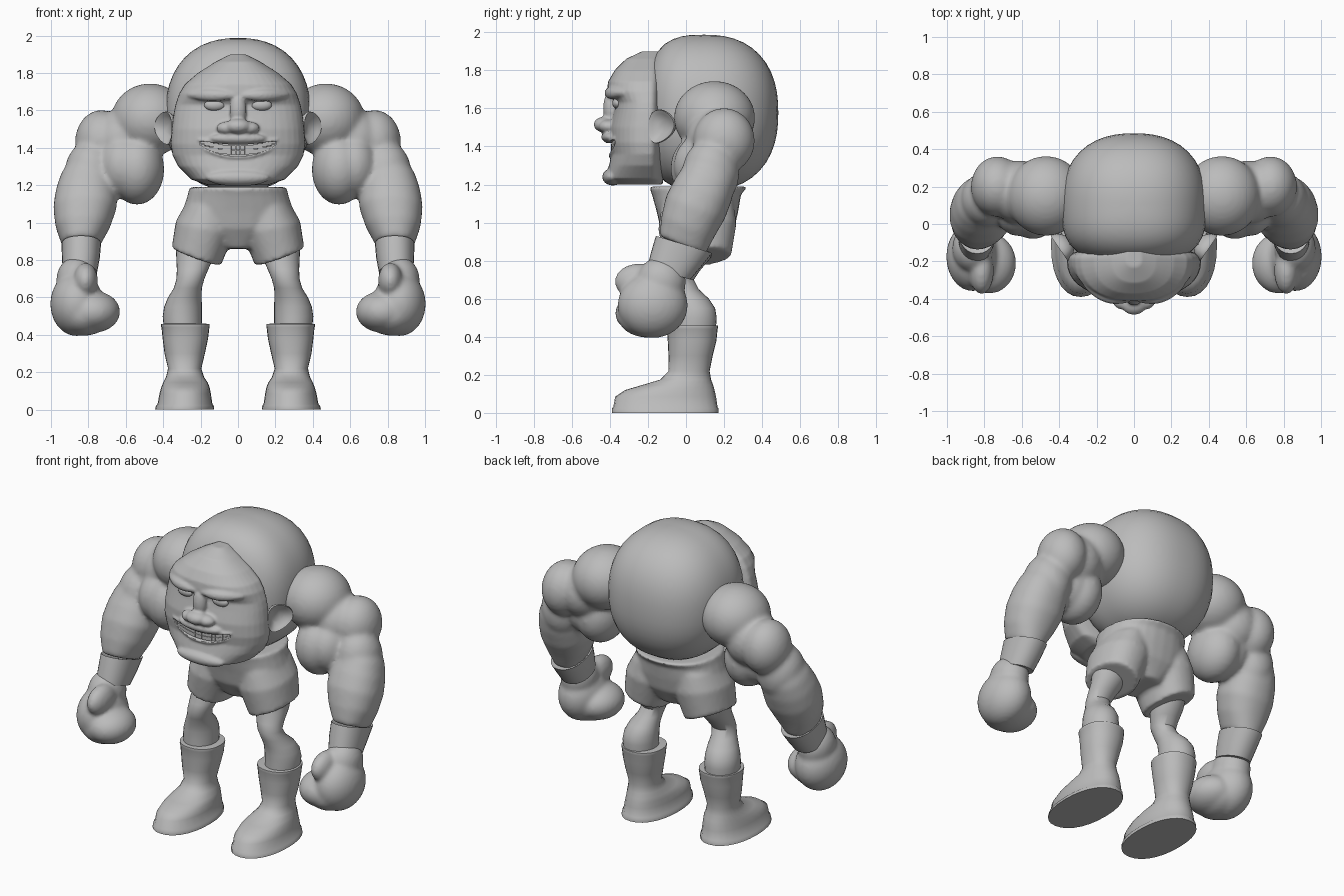
import bpy, bmesh, math
from mathutils import Matrix, Vector, Euler

cube = bpy.data.objects.get("Cube")
if cube:
    bpy.data.objects.remove(cube)

clay = bpy.data.materials.new("clay_grey")
clay.use_nodes = True
clay.diffuse_color = (0.5, 0.5, 0.5, 1)
bsdf = next(n for n in clay.node_tree.nodes if n.type == 'BSDF_PRINCIPLED')
bsdf.inputs["Base Color"].default_value = clay.diffuse_color


def finish(name, bm, mirror=False, voxel=0, smooth=0):
    """Turn a bmesh into an object, optionally mirrored and fused."""
    bmesh.ops.recalc_face_normals(bm, faces=bm.faces)
    mesh = bpy.data.meshes.new(name)
    bm.to_mesh(mesh)
    bm.free()
    mesh.materials.append(clay)
    obj = bpy.data.objects.new(name, mesh)
    bpy.context.collection.objects.link(obj)
    bpy.ops.object.select_all(action='DESELECT')
    obj.select_set(True)
    bpy.context.view_layer.objects.active = obj
    bpy.ops.object.shade_smooth_by_angle(angle=math.radians(50))
    if mirror:
        obj.modifiers.new("Mirror", 'MIRROR').use_mirror_merge = False
    if voxel:
        mod = obj.modifiers.new("Fuse", 'REMESH')
        mod.mode = 'VOXEL'
        mod.voxel_size = voxel
        mod.use_smooth_shade = True
    if smooth:
        mod = obj.modifiers.new("Soften", 'SMOOTH')
        mod.factor = 0.5
        mod.iterations = smooth
    return obj


def skin(bm, rings):
    """Bridge equal rings of points and cap both ends."""
    loops = [[bm.verts.new(p) for p in ring] for ring in rings]
    n = len(loops[0])
    for a, b in zip(loops, loops[1:]):
        for i in range(n):
            j = (i + 1) % n
            bm.faces.new((a[i], a[j], b[j], b[i]))
    bm.faces.new(loops[0])
    bm.faces.new(loops[-1])


def spow(v, p):
    return math.copysign(abs(v) ** (2 / p), v)


def oval(center, rx, ry, tilt=(0, 0), p=2.2, n=28):
    """Rounded ring around a centre, tilted about x and y."""
    rot = Euler((math.radians(tilt[0]), math.radians(tilt[1]), 0)).to_matrix()
    angles = [math.tau * i / n for i in range(n)]
    return [Vector(center) + rot @ Vector((rx * spow(math.cos(a), p),
            ry * spow(math.sin(a), p), 0)) for a in angles]


def blob(bm, center, radii, seg=32):
    """Ellipsoid; returns its vertices."""
    place = Matrix.Translation(center) @ Matrix.Diagonal((*radii, 1))
    return bmesh.ops.create_uvsphere(bm, u_segments=seg, v_segments=seg // 2,
                                     radius=1, matrix=place)["verts"]


def tube(bm, points, radius):
    """Tube that runs sideways, thinner at the ends."""
    last = len(points) - 1
    rings = []
    for i, (x, y, z) in enumerate(points):
        r = radius * (0.35 + 0.65 * math.sin(math.pi * i / last))
        rings.append([(x, y + r * math.cos(k * math.tau / 10),
                       z + r * math.sin(k * math.tau / 10)) for k in range(10)])
    skin(bm, rings)


# Torso: boxy towards the face, round at the back
bm = bmesh.new()
for v in blob(bm, (0, 0, 0), (1, 1, 1), 48):
    c = v.co
    q = 3.0 if c.y < 0 else 2.35
    flat = (abs(c.x) ** 2.3 + abs(c.z) ** 2.3) ** (1 / 2.3)
    c /= (flat ** q + abs(c.y) ** q) ** (1 / q)
    v.co = (c.x * .388, .1 + c.y * (.31 if c.y < 0 else .385), 1.577 + c.z * .41)
finish("torso", bm)

# Head: height, half width, front depth
HEAD = [(1.2, .16, -.37), (1.23, .25, -.425), (1.3, .32, -.405), (1.36, .35, -.39),
        (1.42, .36, -.4), (1.5, .355, -.4), (1.58, .345, -.38), (1.63, .335, -.37),
        (1.69, .315, -.415), (1.74, .285, -.41), (1.8, .215, -.375), (1.86, .12, -.315),
        (1.9, .04, -.23)]
HEAD_BACK, HEAD_P = -0.19, 2.35


def front(x, z):
    """Depth of the face surface."""
    for (z0, w0, y0), (z1, w1, y1) in zip(HEAD, HEAD[1:]):
        if z0 <= z <= z1:
            t = (z - z0) / (z1 - z0)
            w, y = w0 + t * (w1 - w0), y0 + t * (y1 - y0)
            k = max(0, 1 - abs(x / w) ** HEAD_P) ** (1 / HEAD_P)
            return HEAD_BACK + (y - HEAD_BACK) * k
    return HEAD_BACK


def spread(a, b, n):
    return [a + (b - a) * i / (n - 1) for i in range(n)]


def smile(x):
    return 1.386 + 0.95 * x * x


bm = bmesh.new()
rings = []
for z, w, y in HEAD:
    ring = oval((0, HEAD_BACK, z), w, 1, p=HEAD_P, n=40)
    for v in ring:
        d = v.y - HEAD_BACK
        v.y = HEAD_BACK + d * (0.07 if d > 0 else HEAD_BACK - y)
    rings.append(ring)
skin(bm, rings)
blob(bm, (0, -.395, 1.6), (.045, .04, .09))      # nose bridge
blob(bm, (0, -.425, 1.515), (.07, .06, .042))    # nose tip
blob(bm, (0, -.395, 1.45), (.15, .05, .034))     # upper lip mound
blob(bm, (0, -.385, 1.24), (.17, .055, .045))    # chin
for s in (-1, 1):
    blob(bm, (s * .055, -.41, 1.505), (.06, .048, .036))   # nostril
    tube(bm, [(s * x, front(x, 1.68) + .004, 1.68 + .01 * x)
              for x in spread(.01, .27, 12)], .034)        # brow
    for dz, r in ((.034, .013), (-.034, .011)):            # eyelids
        tube(bm, [(s * x, front(x, 1.63) + .002, 1.627 + dz * math.sin(
            math.pi * (x - .06) / .13)) for x in spread(.06, .19, 12)], r)
for dz, dy in ((.038, -.006), (-.034, .004)):              # lips
    tube(bm, [(x, front(x, 1.4) + dy, smile(x) + dz * math.sqrt(1 - (x / .225) ** 2))
              for x in spread(-.215, .215, 24)], .015)
head = finish("head", bm, voxel=.0085, smooth=2)

# Mouth opening
bm = bmesh.new()
rings = []
for x in spread(-.205, .205, 25):
    h = .004 + .027 * math.sqrt(max(0, 1 - (x / .207) ** 2))
    y, z = front(x, 1.4), smile(x)
    rings.append([(x, y - .12, z - h), (x, y - .12, z + h),
                  (x, y + .045, z + h), (x, y + .045, z - h)])
skin(bm, rings)
cutter = finish("mouth_cutter", bm)
cutter.hide_render = True
cutter.hide_set(True)
cut = head.modifiers.new("Mouth", 'BOOLEAN')
cut.operation = 'DIFFERENCE'
cut.object = cutter

# Teeth
bm = bmesh.new()
for i in range(-8, 9):
    x = i * .0235
    turn = math.atan2(front(x + .01, 1.4) - front(x - .01, 1.4), .02)
    for dz in (-.013, .013):
        place = Matrix.Translation((x, front(x, 1.4) + .014, smile(x) + dz))
        bmesh.ops.create_cube(bm, size=1, matrix=place @ Matrix.Rotation(turn, 4, 'Z')
                              @ Matrix.Diagonal((.0225, .022, .024, 1)))
finish("teeth", bm)

# Eyes
bm = bmesh.new()
blob(bm, (.125, front(.125, 1.63) + .002, 1.628), (.056, .027, .031), seg=20)
finish("eyes", bm, mirror=True)

# Ears: hollow bowls
bm = bmesh.new()
place = Matrix.Translation((.375, -.125, 1.5)) @ Euler((-.5, 0, -.6)).to_matrix().to_4x4()
rings = []
for x, r in ((-.05, .4), (-.02, .8), (.012, 1), (.024, .97), (.012, .76), (-.008, .45)):
    rings.append([place @ Vector((x, r * .08 * math.cos(a) * (1 + .35 * math.sin(a)),
                  r * .092 * math.sin(a))) for a in spread(0, math.tau * 23 / 24, 24)])
skin(bm, rings)
finish("ears", bm, mirror=True)

# Arms: fused muscle masses
bm = bmesh.new()
blob(bm, (.47, .15, 1.55), (.208, .214, .194))   # shoulder
blob(bm, (.54, .1, 1.285), (.146, .182, .19))    # biceps
blob(bm, (.62, .1, 1.3), (.13, .165, .17))       # biceps outer side
blob(bm, (.61, .17, 1.44), (.17, .17, .17))      # upper arm
blob(bm, (.73, .2, 1.43), (.142, .162, .172))    # triceps
blob(bm, (.785, .13, 1.26), (.143, .15, .18))    # elbow
skin(bm, [oval(c, rx, ry, (-22, 0)) for c, rx, ry in (
    ((.79, .16, 1.33), .11, .11), ((.803, .125, 1.25), .146, .145),
    ((.812, .09, 1.17), .163, .16), ((.818, .05, 1.08), .17, .166),
    ((.83, .01, .98), .146, .15), ((.84, -.02, .88), .1, .13))])  # forearm
finish("arms", bm, mirror=True, voxel=.014, smooth=9)

# Glove cuffs
bm = bmesh.new()
skin(bm, [oval(c, rx, ry, (-17, 0)) for c, rx, ry in (
    ((.838, -.012, .875), .09, .135), ((.838, -.01, .885), .106, .155),
    ((.84, -.05, .81), .101, .138), ((.845, -.09, .735), .092, .118))])
finish("glove_cuffs", bm, mirror=True)

# Boxing gloves
bm = bmesh.new()
blob(bm, (.862, -.175, .565), (.142, .185, .172))  # palm
blob(bm, (.775, -.21, .523), (.145, .163, .112))   # curled fingers
blob(bm, (.82, -.2, .51), (.14, .16, .115))        # knuckles
blob(bm, (.862, -.13, .69), (.11, .13, .13))       # wrist
blob(bm, (.815, -.25, .69), (.066, .125, .095))    # thumb
finish("gloves", bm, mirror=True, voxel=.012, smooth=10)

# Shorts
bm = bmesh.new()
skin(bm, [oval(c, rx, ry) for c, rx, ry in (
    ((0, .065, 1.19), .26, .262), ((0, .055, 1.15), .268, .235),
    ((0, .06, 1.06), .298, .215), ((0, .06, .97), .27, .195), ((0, .06, .86), .1, .13))])
for s in (-1, 1):
    skin(bm, [oval((s * x, .06, z), rx, ry, (4, -s * t)) for x, z, rx, ry, t in (
        (.15, 1.1, .13, .19, 0), (.175, .98, .16, .206, 10), (.223, .818, .14, .178, 20))])
finish("shorts", bm, voxel=.013, smooth=5)

# Legs
bm = bmesh.new()
skin(bm, [oval((x, y, z), rx, ry, p=2) for x, y, z, rx, ry in (
    (.225, .05, .9, .11, .11), (.23, .03, .81, .1, .1), (.243, -.01, .75, .084, .085),
    (.254, -.035, .7, .074, .072), (.268, -.015, .65, .074, .08), (.285, .022, .6, .09, .1),
    (.294, .04, .55, .102, .115), (.298, .045, .5, .106, .118), (.295, .04, .42, .1, .115))])
finish("legs", bm, mirror=True, smooth=1)

# Boots: height, inner x, outer x, toe y, heel y
bm = bmesh.new()
rings = []
for z, x0, x1, y0, y1 in (
        (0, .128, .444, -.39, .172), (.022, .13, .438, -.39, .172), (.03, .137, .43, -.382, .166),
        (.085, .145, .42, -.372, .158), (.12, .152, .41, -.32, .15), (.145, .162, .4, -.235, .143),
        (.175, .182, .385, -.135, .132), (.22, .196, .374, -.092, .124), (.3, .177, .393, -.092, .14),
        (.38, .16, .403, -.096, .16), (.44, .153, .409, -.1, .166), (.447, .151, .412, -.102, .168),
        (.458, .152, .411, -.101, .167), (.46, .18, .385, -.075, .14)):
    rings.append(oval(((x0 + x1) / 2, (y0 + y1) / 2, z), (x1 - x0) / 2, (y1 - y0) / 2))
skin(bm, rings)
finish("boots", bm, mirror=True)
